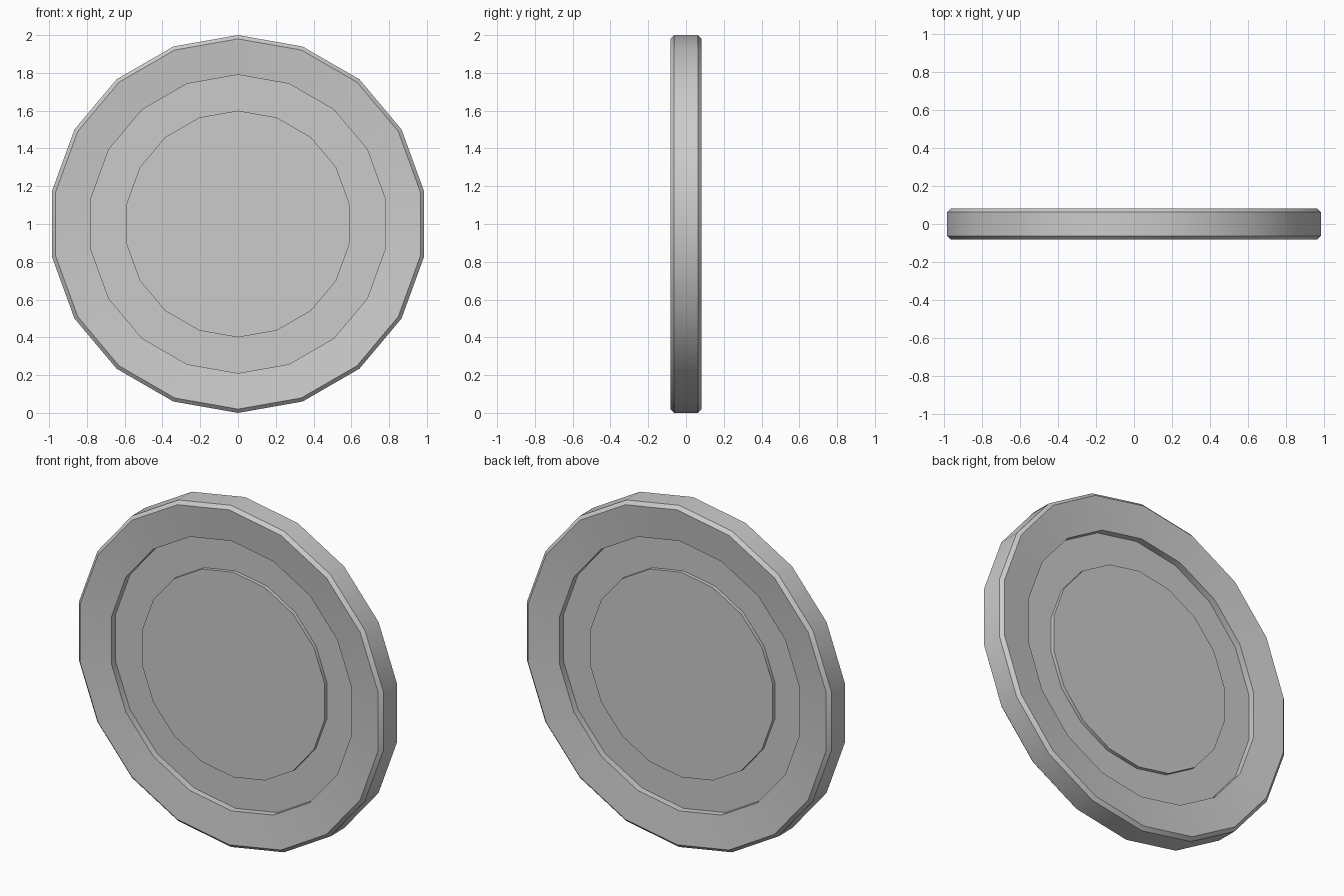
import bpy
import bmesh
from math import sin, cos, tau, radians

cube = bpy.data.objects.get("Cube")
if cube:
    bpy.data.objects.remove(cube, do_unlink=True)

SIDES = 18

# Plain grey material
grey = bpy.data.materials.new("plain grey")
grey.use_nodes = True
colour = (0.6, 0.6, 0.6, 1.0)
grey.diffuse_color = colour
grey.node_tree.nodes["Principled BSDF"].inputs["Base Color"].default_value = colour

# Half profile (radius, depth): raised centre, groove, dished rim, bevel
half = [(0.60, 0.042), (0.60, 0.021), (0.79, 0.021), (0.79, 0.060),
        (0.98, 0.082), (1.00, 0.063)]
profile = [(r, -d) for r, d in half] + [(r, d) for r, d in reversed(half)]

# Lathe the profile around the y axis
bm = bmesh.new()
rings = []
for r, y in profile:
    rings.append([bm.verts.new((r * sin(tau * i / SIDES), y, 1 + r * cos(tau * i / SIDES)))
                  for i in range(SIDES)])
for a, b in zip(rings, rings[1:]):
    for i in range(SIDES):
        j = (i + 1) % SIDES
        bm.faces.new((a[i], a[j], b[j], b[i]))

# Flat centre discs on both sides
bm.faces.new(rings[0])
bm.faces.new(rings[-1])
bmesh.ops.recalc_face_normals(bm, faces=bm.faces)

mesh = bpy.data.meshes.new("round_plate")
bm.to_mesh(mesh)
bm.free()
mesh.materials.append(grey)
plate = bpy.data.objects.new("round_plate", mesh)
bpy.context.collection.objects.link(plate)

# Smooth around the rim, sharp at the steps and bevels
bpy.ops.object.select_all(action="DESELECT")
plate.select_set(True)
bpy.context.view_layer.objects.active = plate
bpy.ops.object.shade_smooth_by_angle(angle=radians(30))
